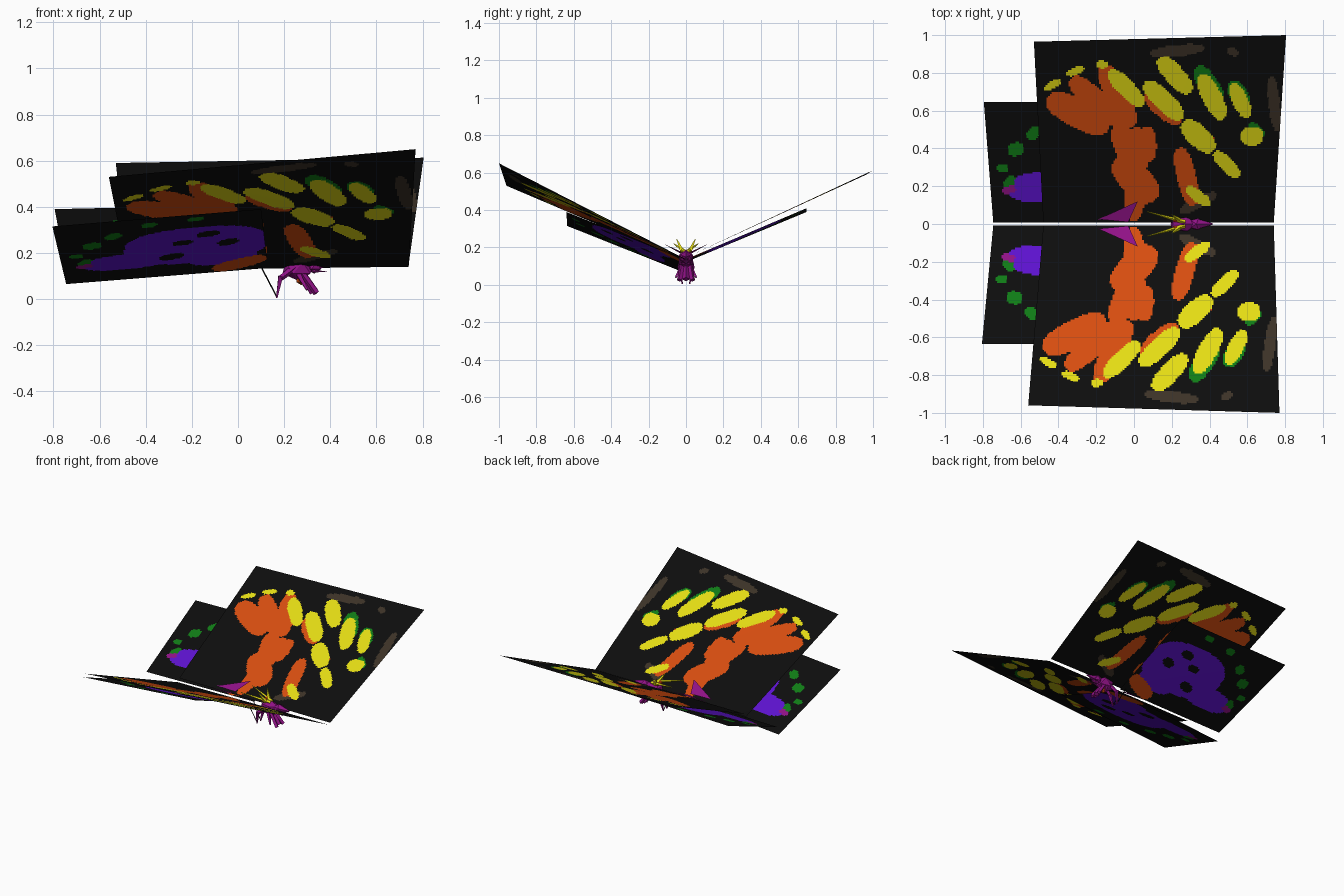
import bpy, bmesh
from mathutils import Vector

cube = bpy.data.objects.get("Cube")
if cube:
    bpy.data.objects.remove(cube)


def make_material(name, colour):
    mat = bpy.data.materials.new(name)
    mat.use_nodes = True
    mat.diffuse_color = (*colour, 1)
    shader = next(n for n in mat.node_tree.nodes if n.type == 'BSDF_PRINCIPLED')
    shader.inputs["Base Color"].default_value = (*colour, 1)
    shader.inputs["Roughness"].default_value = 0.9
    return mat


black = make_material("wing black", (.004, .004, .004))
brown = make_material("dusty brown", (.045, .032, .02))
green = make_material("spot green", (.005, .2, .008))
orange = make_material("patch orange", (.68, .075, .005))
yellow = make_material("spot yellow", (.78, .72, .007))
purple = make_material("patch purple", (.11, .006, .62))
magenta = make_material("body magenta", (.28, .006, .24))
palette = [black, brown, green, orange, yellow, purple, magenta]

# Wing markings: each is a rounded streak (x, distance from body, x, distance, half width)
fore_brown = [(.74, .5, .7, .77, .03), (.07, .9, .33, .93, .03),
              (.47, .92, .51, .9, .02), (.25, .06, .42, .15, .03)]
fore_green = [(.31, .82, .43, .65, .05), (.49, .74, .57, .63, .045),
              (.6, .52, .66, .46, .03)]
fore_orange = [(0, .02, 0, .5, .06), (.1, .13, -.1, .33, .08),
               (.06, .33, .05, .5, .05), (-.02, .3, -.1, .52, .06),
               (-.47, .66, -.16, .5, .075), (-.35, .76, -.1, .53, .06),
               (-.19, .83, -.03, .52, .06), (.31, .1, .23, .39, .05),
               (.26, .5, .4, .41, .05), (.05, .68, .22, .54, .05)]
fore_yellow = [(.25, .53, .4, .39, .055), (.42, .37, .54, .25, .035),
               (.04, .74, .23, .56, .05), (-.15, .8, .02, .63, .045),
               (.11, .87, .27, .7, .05), (.33, .78, .45, .56, .05),
               (.5, .73, .58, .57, .04), (.56, .46, .66, .46, .05),
               (-.22, .84, -.17, .84, .02), (-.37, .79, -.3, .82, .02),
               (-.49, .71, -.42, .75, .02), (.28, .18, .39, .1, .03)]
hind_purple = [(-.48, .3, .13, .32, .19), (-.66, .18, -.3, .2, .08),
               (-.2, .13, .08, .16, .06)]
hind_holes = [(-.07, .3, 0, .33, .03), (-.16, .41, -.08, .43, .03),
              (-.33, .19, -.24, .22, .03), (-.27, .34, -.2, .35, .025)]
hind_green = [(-.68, .19, -.65, .24, .025), (-.66, .38, -.6, .4, .035),
              (-.56, .46, -.51, .49, .03), (-.72, .29, -.68, .29, .025),
              (-.4, .56, -.35, .57, .025), (-.2, .59, -.14, .59, .02)]
hind_orange = [(-.1, .03, .12, .12, .05)]

fore_marks = [(brown, fore_brown), (green, fore_green),
              (orange, fore_orange), (yellow, fore_yellow)]
hind_marks = [(purple, hind_purple), (black, hind_holes), (green, hind_green),
              (magenta, [(-.69, .17, -.64, .18, .02)]), (orange, hind_orange)]


def inside(point, mark):
    a, b = Vector(mark[:2]), Vector(mark[2:4])
    axis = (b - a).normalized()
    d = point - (a + b) / 2
    along = abs(d.dot(axis)) / ((b - a).length / 2 + .01)
    across = abs(d.cross(axis)) / mark[4]
    return along ** 2.5 + across ** 2.5 < 1


def blend(corners, u, v):
    back_in, front_in, front_out, back_out = corners
    return back_in.lerp(front_in, u).lerp(back_out.lerp(front_out, u), v)


def add_object(name, bm, materials):
    mesh = bpy.data.meshes.new(name)
    bm.to_mesh(mesh)
    bm.free()
    for mat in materials:
        mesh.materials.append(mat)
    obj = bpy.data.objects.new(name, mesh)
    bpy.context.collection.objects.link(obj)
    return obj


def add_wing(name, corners, pattern, marks, columns, rows):
    """Four-cornered sheet whose small square faces are coloured by the markings."""
    corners = [Vector(c) for c in corners]
    pattern = [Vector(c) for c in pattern]
    bm = bmesh.new()
    bmesh.ops.create_grid(bm, x_segments=columns, y_segments=rows, size=1)
    for face in bm.faces:
        c = face.calc_center_median()
        p = blend(pattern, (c.x + 1) / 2, (c.y + 1) / 2)
        for mat, streaks in marks:
            if any(inside(p, s) for s in streaks):
                face.material_index = palette.index(mat)
    for vert in bm.verts:
        vert.co = blend(corners, (vert.co.x + 1) / 2, (vert.co.y + 1) / 2)
    bm.normal_update()
    if sum(f.normal.z for f in bm.faces) < 0:
        bmesh.ops.reverse_faces(bm, faces=bm.faces[:])
    return add_object(name, bm, palette)


# Wings: corners run back inner, front inner, front outer, back outer
fore_pattern = [(-.48, 0), (.74, 0), (.77, 1), (-.56, .96)]
hind_pattern = [(-.75, 0), (.13, 0), (.12, .64), (-.8, .64)]
add_wing("right_forewing",
         [(-.48, -.007, .125), (.74, -.007, .14), (.77, -1, .65), (-.56, -.96, .53)],
         fore_pattern, fore_marks, 130, 100)
add_wing("left_forewing",
         [(-.48, .007, .15), (.74, .007, .15), (.805, 1, .613), (-.53, .965, .59)],
         fore_pattern, fore_marks, 130, 100)
add_wing("right_hindwing",
         [(-.745, -.007, .065), (.13, -.007, .135), (.1, -.64, .39), (-.805, -.635, .315)],
         hind_pattern, hind_marks, 90, 64)
add_wing("left_hindwing",
         [(-.745, .007, .125), (.13, .007, .14), (.12, .645, .41), (-.795, .645, .39)],
         hind_pattern, hind_marks, 90, 64)


def add_spike(name, start, end, r1, r2, mat, sides=4):
    """Tapered bar between two points."""
    start, end = Vector(start), Vector(end)
    bm = bmesh.new()
    bmesh.ops.create_cone(bm, cap_ends=True, segments=sides, radius1=r1,
                          radius2=r2, depth=(end - start).length)
    turn = (end - start).to_track_quat('Z', 'Y')
    for vert in bm.verts:
        vert.co = turn @ vert.co + (start + end) / 2
    return add_object(name, bm, [mat])


def add_ball(name, centre, size, mat):
    bm = bmesh.new()
    bmesh.ops.create_icosphere(bm, subdivisions=1, radius=1)
    for vert in bm.verts:
        vert.co = Vector(centre) + Vector(c * s for c, s in zip(vert.co, size))
    return add_object(name, bm, [mat])


# Body
add_ball("thorax", (.26, 0, .135), (.075, .045, .055), magenta)
add_ball("head", (.33, 0, .145), (.04, .035, .035), magenta)
add_spike("snout", (.33, 0, .15), (.415, 0, .15), .03, .004, magenta, 5)
add_spike("proboscis", (.28, 0, .11), (.33, 0, .03), .015, .02, magenta)
add_ball("chest_patch", (.275, 0, .085), (.025, .02, .025), orange)

# Paired parts
for side, s in (("left", 1), ("right", -1)):
    add_spike(side + "_antenna", (.27, s * .01, .18), (.07, s * .065, .22),
              .012, .002, yellow)
    add_spike(side + "_horn", (.24, s * .02, .18), (.2, s * .05, .245),
              .014, .002, yellow)
    add_ball(side + "_eye", (.22, s * .02, .185), (.018, .012, .014), orange)
    add_spike(side + "_front_leg", (.28, s * .02, .11), (.34, s * .035, .025),
              .012, .014, magenta)
    add_spike(side + "_middle_leg", (.26, s * .02, .11), (.3, s * .055, .04),
              .014, .006, magenta)
    add_spike(side + "_back_thigh", (.25, s * .02, .14), (.185, s * .035, .09),
              .016, .012, magenta)
    add_spike(side + "_back_shin", (.185, s * .035, .1), (.168, s * .02, .005),
              .014, .004, magenta)
    add_spike(side + "_back_bristle", (.168, s * .02, .01), (.1, s * .03, .14),
              .003, .003, black)
    add_spike(side + "_whisker", (.32, s * .02, .12), (.385, s * .03, .12),
              .006, .001, magenta)

    # Abdomen flap lying just above the wing root
    bm = bmesh.new()
    flap = [(-.19, s * .025, .165), (-.03, s * .01, .17), (.02, s * .12, .22)]
    face = bm.faces.new([bm.verts.new(p) for p in flap])
    bm.normal_update()
    if face.normal.z < 0:
        face.normal_flip()
    add_object(side + "_abdomen_flap", bm, [magenta])
